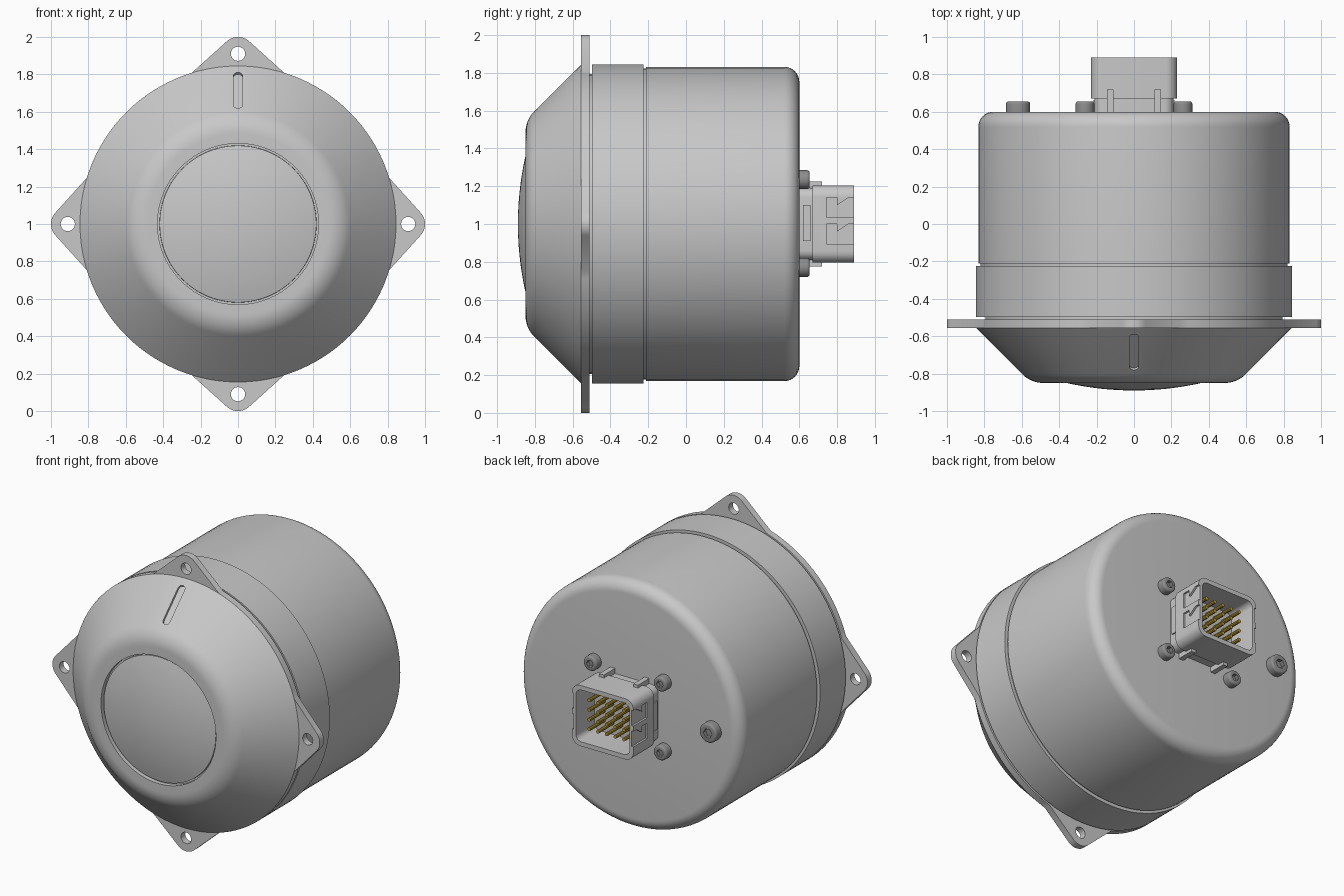
import bpy, bmesh
from math import radians, cos, sin
from mathutils import Matrix

if "Cube" in bpy.data.objects:
    bpy.data.objects.remove(bpy.data.objects["Cube"], do_unlink=True)


def material(name, rgb, rough=0.5):
    m = bpy.data.materials.new(name)
    m.use_nodes = True
    m.diffuse_color = (*rgb, 1)
    node = next(n for n in m.node_tree.nodes if n.type == "BSDF_PRINCIPLED")
    node.inputs["Base Color"].default_value = (*rgb, 1)
    node.inputs["Roughness"].default_value = rough
    return m


HOUSING = material("light grey", (0.58, 0.58, 0.58))
STEEL = material("dark grey", (0.27, 0.27, 0.27))
GOLD = material("gold", (0.5, 0.33, 0.03))


# ---- outlines
def arc(cx, cy, r, a0, a1, n):
    angles = [radians(a0 + (a1 - a0) * i / n) for i in range(n + 1)]
    return [(cx + r * cos(a), cy + r * sin(a)) for a in angles]


def circle(cx, cy, r, n=24):
    return arc(cx, cy, r, 0, 360, n)[:-1]


def rect(cx, cy, w, h):
    return [(cx - w, cy - h), (cx + w, cy - h), (cx + w, cy + h), (cx - w, cy + h)]


def round_rect(w, h, r):
    pts = []
    for i, (sx, sy) in enumerate([(1, 1), (-1, 1), (-1, -1), (1, -1)]):
        pts += arc(sx * (w - r), sy * (h - r), r, 90 * i, 90 * i + 90, 6)
    return pts


# ---- solids
def activate(obj):
    bpy.ops.object.select_all(action="DESELECT")
    obj.select_set(True)
    bpy.context.view_layer.objects.active = obj


def finish(obj):
    activate(obj)
    bpy.ops.object.shade_smooth_by_angle(angle=radians(30))
    return obj


def lathe(name, profile, mat, x=0, z=1, steps=96):
    """Revolve (radius, y) points around an axis parallel to y."""
    bm = bmesh.new()
    verts = [bm.verts.new((r, y, 0)) for r, y in profile]
    edges = [bm.edges.new(pair) for pair in zip(verts, verts[1:])]
    bmesh.ops.spin(bm, geom=verts + edges, cent=(0, 0, 0), axis=(0, 1, 0),
                   angle=radians(360), steps=steps, use_merge=True)
    bmesh.ops.remove_doubles(bm, verts=bm.verts, dist=1e-5)
    bmesh.ops.recalc_face_normals(bm, faces=bm.faces)
    mesh = bpy.data.meshes.new(name)
    bm.to_mesh(mesh)
    bm.free()
    mesh.materials.append(mat)
    obj = bpy.data.objects.new(name, mesh)
    obj.location = (x, 0, z)
    bpy.context.collection.objects.link(obj)
    return finish(obj)


def prism(name, loops, depth, matrix, mat):
    """Extrude filled outlines (inner loops become holes) along local z."""
    curve = bpy.data.curves.new(name, "CURVE")
    curve.dimensions = "2D"
    curve.fill_mode = "BOTH"
    curve.extrude = depth / 2
    for loop in loops:
        s = curve.splines.new("POLY")
        s.points.add(len(loop) - 1)
        for p, (u, v) in zip(s.points, loop):
            p.co = (u, v, 0, 1)
        s.use_cyclic_u = True
    obj = bpy.data.objects.new(name, curve)
    bpy.context.collection.objects.link(obj)
    activate(obj)
    bpy.ops.object.convert(target="MESH")
    obj = bpy.context.view_layer.objects.active
    bm = bmesh.new()
    bm.from_mesh(obj.data)
    bmesh.ops.remove_doubles(bm, verts=bm.verts, dist=1e-5)
    bmesh.ops.recalc_face_normals(bm, faces=bm.faces)
    bm.to_mesh(obj.data)
    bm.free()
    obj.data.materials.clear()
    obj.data.materials.append(mat)
    obj.matrix_world = matrix
    return finish(obj)


def facing(y0, y1, x=0, z=1):
    """Outline in the x-z plane, centred between two depths."""
    return Matrix.Translation((x, (y0 + y1) / 2, z)) @ Matrix.Rotation(radians(90), 4, "X")


def slab(name, loops, y0, y1, mat, x=0, z=1):
    return prism(name, loops, y1 - y0, facing(y0, y1, x, z), mat)


def sideways(x):
    """Outline in the y-z plane at a given x."""
    turn = Matrix(((0, 0, 1), (1, 0, 0), (0, 1, 0))).to_4x4()
    return Matrix.Translation((x, 0, 1)) @ turn


def cut(obj, cutter):
    cutter.hide_render = True
    mod = obj.modifiers.new("cut", "BOOLEAN")
    mod.operation = "DIFFERENCE"
    mod.solver = "EXACT"
    mod.object = cutter
    activate(obj)
    bpy.ops.object.modifier_apply(modifier=mod.name)
    bpy.data.objects.remove(cutter, do_unlink=True)
    finish(obj)


# ---- front cover: cone, soft shoulder, ring groove and shallow dome
cover = lathe("front_cover",
              [(0, -0.555), (0.845, -0.555)]
              + arc(0.484, -0.69, 0.16, -45, -90, 8)
              + [(0.43, -0.85), (0.43, -0.82), (0.42, -0.82)]
              + arc(0, 0.75, 1.64, -75.2, -90, 10), HOUSING)
slot = arc(0, 0.11, 0.025, 0, 180, 10) + arc(0, -0.11, 0.025, 180, 360, 10)
tilt = Matrix.Translation((0, -0.685, 1.715)) @ Matrix.Rotation(radians(45), 4, "X")
cut(cover, prism("slot_cutter", [slot], 0.03, tilt, HOUSING))

# ---- mounting flange with four drilled ears
outline, holes = [], []
for k in range(4):
    a = radians(90 * k)
    ear = arc(0.91, 0, 0.09, -45, 45, 10) + arc(0, 0, 0.845, 17, 73, 18)
    outline += [(u * cos(a) - v * sin(a), u * sin(a) + v * cos(a)) for u, v in ear]
    holes.append(circle(0.91 * cos(a), 0.91 * sin(a), 0.038))
slab("mounting_flange", [outline] + holes, -0.555, -0.51, HOUSING)

# ---- housing: recessed neck, front band, seam and rounded can
lathe("housing",
      [(0, -0.515), (0.795, -0.515), (0.795, -0.498), (0.845, -0.498),
       (0.845, -0.225), (0.822, -0.225), (0.822, -0.212), (0.832, -0.212)]
      + arc(0.752, 0.52, 0.08, 0, 90, 8) + [(0, 0.6)], HOUSING)

# ---- rear connector
slab("connector_base", [round_rect(0.212, 0.19, 0.05)], 0.59, 0.69, HOUSING)
shell = slab("connector_shell", [round_rect(0.23, 0.205, 0.06), round_rect(0.2, 0.175, 0.04)],
             0.67, 0.89, HOUSING)
hook = [(0.745, 0.035), (0.9, 0.035), (0.9, 0.14), (0.86, 0.14),
        (0.8, 0.1), (0.8, 0.14), (0.745, 0.14)]
hooks = [hook, [(y, z - 0.14) for y, z in hook]]
for side, sx in (("left", 1), ("right", -1)):
    cut(shell, prism("latch_cutter", hooks, 0.04, sideways(sx * 0.237), HOUSING))
    prism(side + "_latch_pad", [rect(0.64, 0.005, 0.02, 0.095)], 0.02,
          sideways(sx * 0.21), HOUSING)
ribs = [rect(sx * 0.1275, sz * 0.205, 0.0175, 0.02) for sx in (-1, 1) for sz in (-1, 1)]
slab("connector_ribs", ribs, 0.59, 0.72, HOUSING)
pins = [circle(0.065 * i, 0.065 * (j - 1.5), 0.012, 10) for i in range(-2, 3) for j in range(4)]
slab("connector_pins", pins, 0.68, 0.85, GOLD)


# ---- socket head screws
def screw(name, x, z, r):
    head = lathe(name, [(0, 0.59), (r, 0.59)] + arc(r - 0.014, 0.641, 0.014, 0, 90, 4)
                 + [(0, 0.655)], STEEL, x, z, 32)
    cut(head, slab("socket_cutter", [circle(0, 0, 0.5 * r, 6)], 0.63, 0.68, STEEL, x, z))


for vert, z in (("upper", 1.235), ("lower", 0.77)):
    for side, x in (("left", 0.262), ("right", -0.262)):
        screw(f"{vert}_{side}_screw", x, z, 0.05)
screw("vent_screw", -0.62, 1.0, 0.065)
